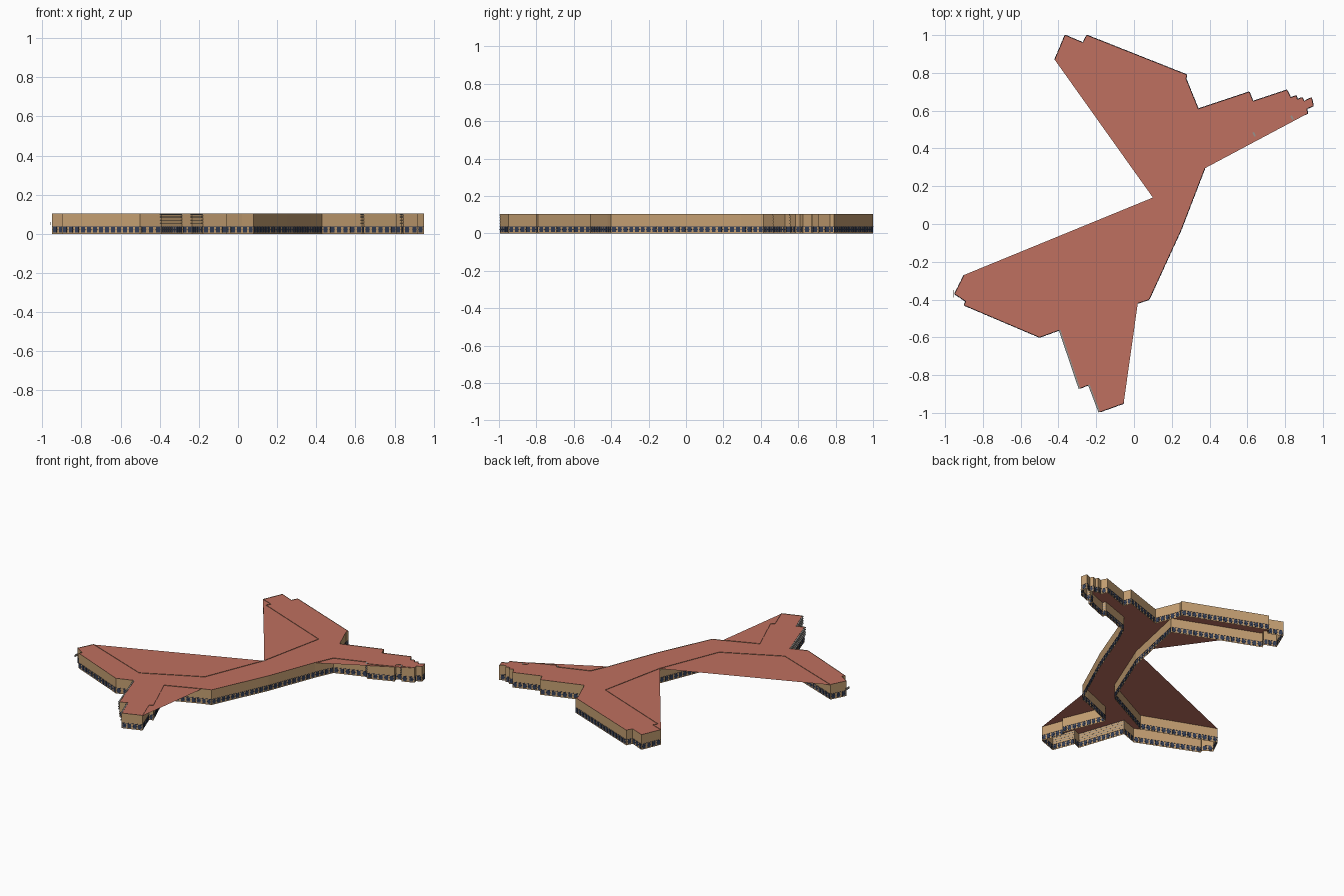
import bpy, bmesh, math
from mathutils import Vector

if "Cube" in bpy.data.objects:
    bpy.data.objects.remove(bpy.data.objects["Cube"])

H = 0.10        # roof height


def mat(name, rgb):
    m = bpy.data.materials.new(name)
    m.diffuse_color = (*rgb, 1)
    m.use_nodes = True
    m.node_tree.nodes["Principled BSDF"].inputs["Base Color"].default_value = m.diffuse_color
    return m


SAND = mat("sandstone", (0.56, 0.35, 0.17))
RED = mat("roof red", (0.52, 0.16, 0.115))
NAVY = mat("window navy", (0.035, 0.05, 0.095))
GREY = mat("ledge grey", (0.30, 0.29, 0.27))


def finish(bm, name, material):
    me = bpy.data.meshes.new(name)
    bm.to_mesh(me)
    bm.free()
    me.materials.append(material)
    ob = bpy.data.objects.new(name, me)
    bpy.context.collection.objects.link(ob)
    return ob


def box_on_wall(bm, a, b, t0, t1, z0, z1, thick, out=0.0):
    """Box lying in the wall a-b between distances t0 and t1 along it."""
    d = (b - a).normalized()
    n = Vector((-d.y, d.x))             # outward for a clockwise outline
    lo, hi = -thick / 2 + out, thick / 2 + out
    ring = [a + d * t + n * o for t, o in ((t0, lo), (t1, lo), (t1, hi), (t0, hi))]
    v = [bm.verts.new((p.x, p.y, z)) for z in (z0, z1) for p in ring]
    for f in ((0, 1, 2, 3), (7, 6, 5, 4), (0, 4, 5, 1), (1, 5, 6, 2), (2, 6, 7, 3), (3, 7, 4, 0)):
        bm.faces.new([v[i] for i in f])


# Outline runs clockwise; the three groups of inner corners are walls only,
# because the roof sheet spans straight across those corners
north = [(-.42, .87), (-.365, 1), (-.27, .96), (-.25, 1), (.28, .79), (.275, .77),
         (.34, .61), (.61, .70), (.63, .65), (.81, .71), (.83, .67), (.86, .68),
         (.865, .66), (.89, .67), (.90, .65), (.94, .67), (.95, .625), (.915, .61), (.92, .585)]
east_inner = [(.845, .555), (.835, .575), (.80, .56), (.81, .53), (.645, .465), (.635, .487), (.43, .415)]
body_east = [(.375, .295), (.25, -.03), (.08, -.40), (.02, -.42)]
leg_inner = [(-.20, -.51), (-.085, -.79), (-.11, -.80)]
south = [(-.055, -.95), (-.18, -.995), (-.235, -.85), (-.285, -.87), (-.39, -.56),
         (-.50, -.60), (-.90, -.43), (-.89, -.41), (-.95, -.37), (-.90, -.27)]
west_inner = [(-.43, -.45), (-.065, -.265)]
body_west = [(.10, .14)]
wing_inner = [(.195, .59), (-.355, .81), (-.34, .84)]

walls = [Vector(p) for p in north + east_inner + body_east + leg_inner + south
         + west_inner + body_west + wing_inner]
roof = north + body_east + south + body_west

# Roof sheet
bm = bmesh.new()
f = bm.faces.new([bm.verts.new((x, y, H)) for x, y in roof])
if f.normal.z <= 0:
    f.normal_update()
    if f.normal.z < 0:
        f.normal_flip()
bmesh.ops.triangulate(bm, faces=bm.faces[:])
finish(bm, "roof_sheet", RED)

# Walls, windows, string course and ledges follow every edge of the outline
wall, win, ledge = bmesh.new(), bmesh.new(), bmesh.new()
for i, a in enumerate(walls):
    b = walls[(i + 1) % len(walls)]
    d = (b - a)
    L = d.length
    n = Vector((-d.y, d.x)) / L
    wall.faces.new([wall.verts.new(p) for p in
                    ((b.x, b.y, 0), (a.x, a.y, 0), (a.x, a.y, H + .003), (b.x, b.y, H + .003))])
    # ground floor windows
    count = max(1, round(L / 0.034))
    step = L / count
    for k in range(count):
        c = (k + .5) * step
        w = min(.011, step * .32)
        box_on_wall(win, a, b, c - w, c + w, .007, .035, .004)
        box_on_wall(win, a, b, c - w * 1.25, c + w * 1.25, .019, .023, .005)
    # thin line above the windows
    box_on_wall(win, a, b, 0, L, .0375, .0390, .003)
    # west-facing short fronts carry stacked ledges
    if n.x < -.8 and n.y < -.2 and i > 18:
        for z in (.052, .068, .084, .097):
            box_on_wall(ledge, a, b, 0, L, z, z + .004, .009, .004)
finish(wall, "outer_walls", SAND)
finish(win, "ground_floor_windows", NAVY)
finish(ledge, "stair_front_ledges", GREY)

# Small sign board standing off the west end
bm = bmesh.new()
box_on_wall(bm, Vector((-.957, -.39)), Vector((-.957, -.35)), 0, .04, .045, .06, .003)
finish(bm, "west_end_board", GREY)
